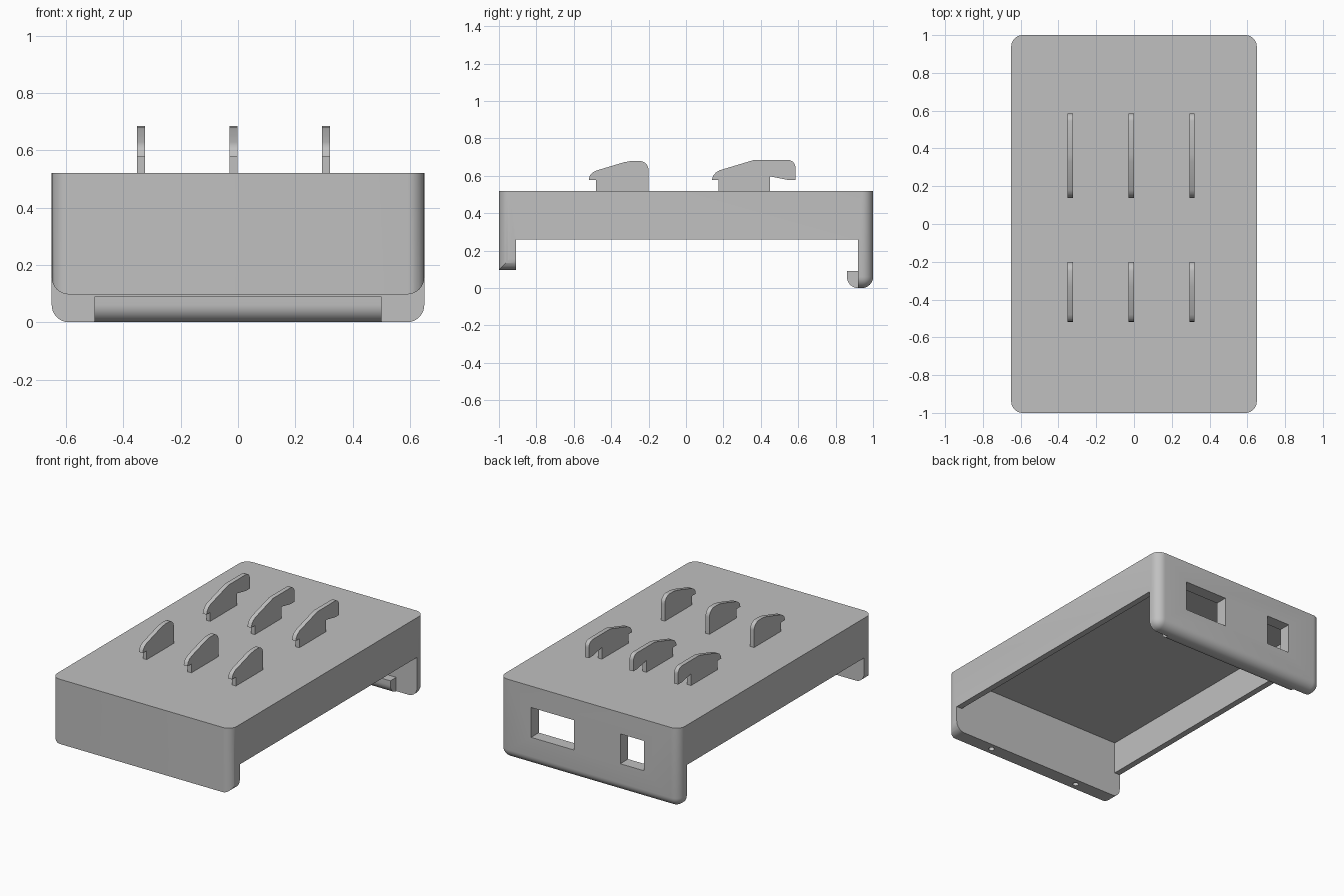
import bpy, bmesh, math
from mathutils import Matrix, Vector

if "Cube" in bpy.data.objects:
    bpy.data.objects.remove(bpy.data.objects["Cube"])

grey = bpy.data.materials.new("plain grey")
grey.use_nodes = True
GREY = (0.53, 0.53, 0.53, 1)
grey.diffuse_color = GREY
grey.node_tree.nodes["Principled BSDF"].inputs["Base Color"].default_value = GREY


def finish(name, bm):
    bmesh.ops.recalc_face_normals(bm, faces=bm.faces[:])
    mesh = bpy.data.meshes.new(name)
    bm.to_mesh(mesh)
    bm.free()
    mesh.materials.append(grey)
    obj = bpy.data.objects.new(name, mesh)
    bpy.context.collection.objects.link(obj)
    return obj


def box(name, lo, hi, radius=0, rounded=None):
    """Box between two corners; edges accepted by rounded(direction, middle) are filleted."""
    lo, hi = Vector(lo), Vector(hi)
    bm = bmesh.new()
    bmesh.ops.create_cube(bm, size=1)
    for v in bm.verts:
        v.co = Vector([(c + 0.5) * (b - a) + a for c, a, b in zip(v.co, lo, hi)])
    if rounded:
        edges = [e for e in bm.edges
                 if rounded(e.verts[0].co - e.verts[1].co, (e.verts[0].co + e.verts[1].co) / 2)]
        bmesh.ops.bevel(bm, geom=edges, offset=radius, segments=8, profile=0.5, affect='EDGES')
    return finish(name, bm)


def extrude(name, points, axis, start, end):
    """Extrude a profile of (y, z) along x, or of (x, z) along y."""
    bm = bmesh.new()
    place = (lambda p: (start, p[0], p[1])) if axis == 'x' else (lambda p: (p[0], start, p[1]))
    face = bm.faces.new([bm.verts.new(place(p)) for p in points])
    out = bmesh.ops.extrude_face_region(bm, geom=[face])
    step = Vector((end - start, 0, 0) if axis == 'x' else (0, end - start, 0))
    bmesh.ops.translate(bm, vec=step, verts=[g for g in out["geom"] if isinstance(g, bmesh.types.BMVert)])
    return finish(name, bm)


def arc(cx, cz, r, a0, a1, n=8):
    angles = [math.radians(a0 + (a1 - a0) * i / n) for i in range(n + 1)]
    return [(cx + r * math.cos(a), cz + r * math.sin(a)) for a in angles]


def activate(obj):
    bpy.ops.object.select_all(action='DESELECT')
    obj.select_set(True)
    bpy.context.view_layer.objects.active = obj


def combine(obj, other, operation):
    mod = obj.modifiers.new(operation.lower(), 'BOOLEAN')
    mod.operation, mod.solver, mod.object = operation, 'EXACT', other
    activate(obj)
    bpy.ops.object.modifier_apply(modifier=mod.name)
    bpy.data.objects.remove(other)


def smooth(obj):
    activate(obj)
    bpy.ops.object.shade_smooth_by_angle(angle=math.radians(30))


# Outer block: rounded upright corners, rounded lower edges except at the front
W, TOP, R = 0.65, 0.52, 0.06
cover = box("cover", (-W, -1, 0), (W, 1, TOP), R,
            lambda d, m: abs(d.z) > 0.1 or (m.z < 0.1 and m.y > -0.9))

# Open the underside and cut the sides back between the end walls
combine(cover, box("pocket", (-0.61, -0.91, -0.2), (0.61, 0.92, 0.47)), 'DIFFERENCE')
combine(cover, box("side_cut", (-1, -0.91, -0.2), (1, 0.92, 0.26)), 'DIFFERENCE')

# Shorten the front wall, leaving rounded lower corners
low = 0.097
trim = [(-0.7, -0.1), (0.7, -0.1), (0.7, low + R)]
trim += arc(W - R, low + R, R, 0, -90)
trim += arc(R - W, low + R, R, -90, -180)
trim += [(-0.7, low + R)]
combine(cover, extrude("front_trim", trim, 'y', -1.1, -0.9), 'DIFFERENCE')

# Two rectangular openings in the back wall
for x0, x1 in ((0.11, 0.42), (-0.395, -0.225)):
    combine(cover, box("opening", (x0, 0.85, 0.185), (x1, 1.1, 0.38)), 'DIFFERENCE')

# Small holes under the front wall
for x in (-0.335, 0.335):
    bm = bmesh.new()
    bmesh.ops.create_cone(bm, cap_ends=True, segments=16, radius1=0.018, radius2=0.018, depth=0.2,
                          matrix=Matrix.Translation((x, -0.955, 0.1)))
    combine(cover, finish("hole", bm), 'DIFFERENCE')
smooth(cover)

# Rounded catch lip along the inside of the back wall
lip = [(0.94, 0.09), (0.86, 0.09)] + arc(0.92, 0.06, 0.06, 180, 270) + [(0.94, 0)]
smooth(extrude("catch_lip", lip, 'x', -0.5, 0.5))

# Two rows of upright hooks on the top
front_hook = [(-0.48, 0.51), (-0.48, 0.578), (-0.52, 0.578), (-0.515, 0.6), (-0.5, 0.617),
              (-0.48, 0.628), (-0.33, 0.673), (-0.29, 0.68)]
front_hook += arc(-0.25, 0.63, 0.05, 90, 0) + [(-0.2, 0.51)]
rear_hook = [(0.175, 0.51), (0.175, 0.578), (0.138, 0.578), (0.145, 0.6), (0.16, 0.618),
             (0.18, 0.63), (0.33, 0.675), (0.365, 0.685)]
rear_hook += arc(0.545, 0.645, 0.04, 90, 0)
rear_hook += [(0.585, 0.578), (0.545, 0.578), (0.45, 0.597), (0.45, 0.51)]
for side, x in (("right", -0.338), ("middle", -0.015), ("left", 0.307)):
    for row, profile in (("front", front_hook), ("rear", rear_hook)):
        smooth(extrude(f"{row}_hook_{side}", profile, 'x', x - 0.014, x + 0.014))
